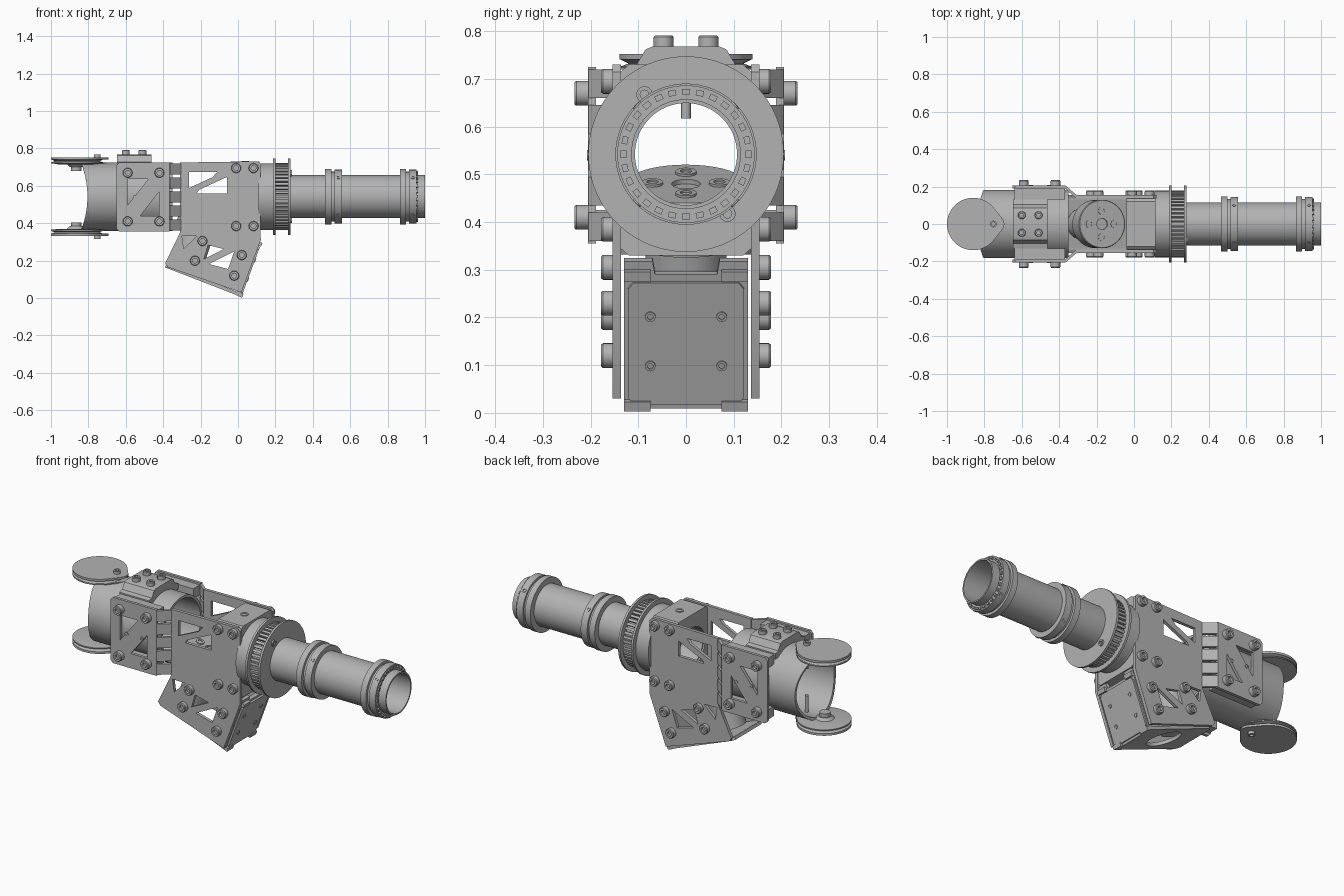
import bpy, bmesh, math
from mathutils import Vector, Matrix

if "Cube" in bpy.data.objects:
    bpy.data.objects.remove(bpy.data.objects["Cube"])

metal = bpy.data.materials.new("grey metal")
metal.use_nodes = True
metal.diffuse_color = (0.45, 0.45, 0.45, 1)
metal.node_tree.nodes["Principled BSDF"].inputs["Base Color"].default_value = metal.diffuse_color

AXIS = 0.5425          # height of the main axis
X, Y, Z = Vector((1, 0, 0)), Vector((0, 1, 0)), Vector((0, 0, 1))
parts = []


def register(name, mesh):
    ob = bpy.data.objects.new(name, mesh)
    bpy.context.collection.objects.link(ob)
    mesh.materials.clear()
    mesh.materials.append(metal)
    parts.append(ob)
    return ob


def finish(name, bm):
    bmesh.ops.recalc_face_normals(bm, faces=bm.faces)
    mesh = bpy.data.meshes.new(name)
    bm.to_mesh(mesh)
    bm.free()
    return register(name, mesh)


def lathe(name, places, profile, seg=64, ring=False):
    """Spin (distance, radius) pairs about each (base, axis) in places."""
    bm = bmesh.new()
    for base, axis in places:
        axis = Vector(axis).normalized()
        u = axis.orthogonal().normalized()
        w = axis.cross(u)
        loops = []
        for d, r in profile:
            angles = [math.tau * i / seg for i in range(seg)]
            loops.append([bm.verts.new(Vector(base) + axis * d + (u * math.cos(a) + w * math.sin(a)) * r)
                          for a in angles])
        pairs = list(zip(loops, loops[1:]))
        if ring:
            pairs.append((loops[-1], loops[0]))
        else:
            bm.faces.new(loops[0])
            bm.faces.new(loops[-1])
        for a, b in pairs:
            for i in range(seg):
                j = (i + 1) % seg
                bm.faces.new((a[i], a[j], b[j], b[i]))
    return finish(name, bm)


def boxes(name, items):
    """Each item is (centre, size, rotation matrix or None)."""
    bm = bmesh.new()
    for centre, size, rot in items:
        m = Matrix.Translation(centre) @ (rot or Matrix()) @ Matrix.Diagonal((*size, 1))
        bmesh.ops.create_cube(bm, size=1, matrix=m)
    return finish(name, bm)


def circle(cx, cy, r, n=48):
    return [(cx + r * math.cos(math.tau * i / n), cy + r * math.sin(math.tau * i / n)) for i in range(n)]


def plate(name, outline, thick, origin, u, v, holes=()):
    """Flat plate with cut-outs, centred on origin through its thickness."""
    curve = bpy.data.curves.new(name, 'CURVE')
    curve.dimensions, curve.fill_mode, curve.extrude = '2D', 'BOTH', thick / 2
    for pts in (outline, *holes):
        sp = curve.splines.new('POLY')
        sp.points.add(len(pts) - 1)
        for p, (a, b) in zip(sp.points, pts):
            p.co = (a, b, 0, 1)
        sp.use_cyclic_u = True
    tmp = bpy.data.objects.new(name, curve)
    bpy.context.collection.objects.link(tmp)
    bpy.context.view_layer.update()
    mesh = bpy.data.meshes.new_from_object(tmp.evaluated_get(bpy.context.evaluated_depsgraph_get()))
    bpy.data.objects.remove(tmp)
    u, v = Vector(u), Vector(v)
    mesh.transform(Matrix.Translation(origin) @ Matrix((u, v, u.cross(v))).transposed().to_4x4())
    return register(name, mesh)


BOLT = [(-0.004, 0.026), (0.022, 0.026), (0.026, 0.023), (0.026, 0.013), (0.012, 0.013)]
SMALL = [(-0.004, 0.011), (0.004, 0.011), (0.004, 0.006), (0.001, 0.006)]
core = (0, 0, AXIS)

# Output tube with two double collars
lathe("output_tube", [(core, X)], [(-0.03, 0.107), (-0.03, 0.115), (1, 0.115), (1, 0.107)], ring=True)
COLLAR = [(0, 0.112), (0, 0.148), (0.034, 0.148), (0.034, 0.133), (0.05, 0.133),
          (0.05, 0.144), (0.09, 0.144), (0.09, 0.112)]
lathe("tube_collars", [((x, 0, AXIS), X) for x in (0.465, 0.865)], COLLAR, ring=True)
spokes = [Matrix.Rotation(math.tau * i / 8, 4, 'X') @ Z for i in (1, 3, 5, 7)]
lathe("collar_screws", [(Vector((x, 0, AXIS)) + d * 0.143, d) for x in (0.535, 0.935) for d in spokes], SMALL, 16)
boxes("collar_studs", [(Vector((0.957, 0, AXIS)) + r @ Vector((0, 0, 0.131)), (0.012, 0.016, 0.012), r)
                       for r in (Matrix.Rotation(math.tau * i / 28, 4, 'X') for i in range(28))])

# Toothed drive pulley
lathe("pulley_body", [(core, X)], [
    (0.11, 0.11), (0.11, 0.178), (0.188, 0.178), (0.188, 0.205), (0.2, 0.205), (0.2, 0.165),
    (0.268, 0.165), (0.268, 0.205), (0.28, 0.205), (0.28, 0.11)], seg=96, ring=True)
boxes("pulley_teeth", [(Vector((0.234, 0, AXIS)) + r @ Vector((0, 0, 0.171)), (0.07, 0.014, 0.016), r)
                       for r in (Matrix.Rotation(math.tau * i / 48, 4, 'X') for i in range(48))])
lathe("pulley_screws", [((0.28, s * 0.087, AXIS + s * -0.125), X) for s in (1, -1)],
      [(-0.004, 0.017), (0.008, 0.017), (0.008, 0.009), (0.002, 0.009)], 24)

# Bearing block around the output tube
plate("bearing_block", [(-0.137, 0.345), (-0.12, 0.33), (0.12, 0.33), (0.137, 0.345),
                        (0.137, 0.715), (0.12, 0.73), (-0.12, 0.73), (-0.137, 0.715)],
      0.155, (0.038, 0, 0), Y, Z, [circle(0, AXIS, 0.113)])
lathe("block_top_screw", [((0.04, 0, 0.73), Z)], [(-0.004, 0.02), (0.004, 0.02), (0.004, 0.012), (0.001, 0.012)], 24)

# Rear sleeve with a saddle-shaped mouth
sleeve = lathe("rear_sleeve", [(core, X)], [(-0.84, 0.168), (-0.84, 0.183), (-0.35, 0.183), (-0.35, 0.168)],
               seg=96, ring=True)
for vert in sleeve.data.vertices:
    if vert.co.x < -0.8:
        vert.co.x += 0.035 * (1 - ((vert.co.z - AXIS) / 0.183) ** 2)

# Side plates, mirrored left and right
main_outline = [(-0.31, 0.725), (0.105, 0.73), (0.12, 0.715), (0.12, 0.305), (0.018, 0.03),
                (-0.375, 0.165), (-0.39, 0.185), (-0.31, 0.35)]
main_holes = [
    [(-0.262, 0.674), (-0.112, 0.674), (-0.135, 0.647), (-0.262, 0.588)],
    [(-0.06, 0.647), (-0.06, 0.56), (-0.22, 0.56), (-0.21, 0.578)],
    [(-0.3, 0.335), (-0.22, 0.332), (-0.29, 0.265)],
    [(-0.16, 0.283), (-0.075, 0.262), (-0.182, 0.209)],
    [(-0.02, 0.25), (-0.053, 0.155), (-0.155, 0.182)]]
rear_outline = [(-0.65, 0.37), (-0.635, 0.355), (-0.365, 0.355), (-0.365, 0.725), (-0.635, 0.725), (-0.65, 0.71)]
rear_holes = [[(-0.59, 0.636), (-0.48, 0.636), (-0.59, 0.497)],
              [(-0.423, 0.567), (-0.423, 0.438), (-0.524, 0.438)]]
main_bolts = [(-0.01, 0.695), (0.083, 0.695), (-0.01, 0.385), (0.083, 0.385),
              (-0.19, 0.305), (-0.23, 0.2), (0.02, 0.23), (-0.02, 0.12)]
rear_bolts = [(x, z) for x in (-0.59, -0.42) for z in (0.67, 0.41)]
for side, s in (("left", 1), ("right", -1)):
    plate(side + "_main_plate", main_outline, 0.018, (0, s * 0.145, 0), X, Z, main_holes)
    plate(side + "_rear_plate", rear_outline, 0.016, (0, s * 0.197, 0), X, Z, rear_holes)
    lathe(side + "_main_bolts", [((x, s * 0.152, z), Y * s) for x, z in main_bolts], BOLT, 24)
    lathe(side + "_rear_bolts", [((x, s * 0.208, z), Y * s) for x, z in rear_bolts], BOLT, 24)
    lathe(side + "_rear_pins", [((x, s * 0.204, 0.54), Y * s) for x in (-0.55, -0.455)], SMALL, 16)
    # Slotted bend joining the two plates
    bend = Matrix.Rotation(-s * math.atan2(0.052, 0.062), 4, 'Z')
    boxes(side + "_bend_strips", [((-0.337, s * 0.171, 0.39 + 0.075 * i), (0.085, 0.015, 0.06), bend)
                                  for i in range(5)])
    # Corner rails between sleeve and rear plate
    boxes(side + "_corner_rails", [((-0.505, s * 0.161, AXIS + t * 0.145), (0.27, 0.06, 0.055), None)
                                   for t in (1, -1)])

# Clamp block on top of the sleeve
half = [(0.13, 0.69), (0.13, 0.722), (0.105, 0.728), (0.092, 0.75), (0.085, 0.762), (0.07, 0.768)]
plate("top_clamp", half + [(-y, z) for y, z in reversed(half)], 0.185, (-0.555, 0, 0), Y, Z)
lathe("top_clamp_bolts", [((x, y, 0.766), Z) for x in (-0.6, -0.51) for y in (-0.047, 0.047)],
      [(-0.004, 0.021), (0.022, 0.021), (0.025, 0.018), (0.025, 0.01), (0.012, 0.01)], 24)

# Cable idlers above and below the sleeve mouth
tear = [(-0.86 + 0.14 * math.cos(a), 0.14 * math.sin(a))
        for a in (math.radians(40 + 280 * i / 48) for i in range(49))]
tear += [(-0.7, -0.025), (-0.692, 0), (-0.7, 0.025)]
for side, s in (("upper", 1), ("lower", -1)):
    def at(x, h):
        return [((x, 0, AXIS + s * h), Z * s)]
    plate(side + "_idler_cover", tear, 0.012, (0, 0, AXIS + s * 0.204), X, Y)
    plate(side + "_idler_base", tear, 0.006, (0, 0, AXIS + s * 0.18), X, Y)
    lathe(side + "_idler_wheel", at(-0.86, 0.172),
          [(0, 0.1), (0.006, 0.137), (0.012, 0.137), (0.018, 0.12), (0.026, 0.137), (0.03, 0.139)])
    lathe(side + "_idler_hub", at(-0.865, 0.138), [(0, 0.028), (0.02, 0.028), (0.02, 0.035), (0.036, 0.05)], 32)
    lathe(side + "_idler_bolt", at(-0.752, 0.207), [(0, 0.018), (0.019, 0.018), (0.019, 0.01), (0.008, 0.01)], 24)
    lathe(side + "_idler_pin", at(-0.752, 0.075), [(0, 0.01), (0.13, 0.01)], 16)

# Tilted gear motor between the main plates
tilt = Vector((0.32, 0, 0.947)).normalized()
slope = Vector((tilt.z, 0, -tilt.x))
face = Vector((-0.17, 0, 0.48))
lathe("gear_motor", [(face, tilt)], [(-0.33, 0.075), (-0.33, 0.085), (-0.12, 0.085), (-0.12, 0.128),
                                     (-0.004, 0.13), (0, 0.126), (0, 0.03), (-0.01, 0.03)])
lathe("motor_face_screws", [(face + d * 0.07, tilt) for d in (Y, -Y, slope, -slope)],
      [(-0.004, 0.022), (0.005, 0.022), (0.005, 0.012), (0.001, 0.012)], 24)

# Tilted bottom panel with a round opening
corner = Vector((0.01, 0, 0.008))
run = Vector((0.4, 0, -0.155)).normalized()
lift = Vector((-run.z, 0, run.x))
mid = corner - run * 0.215 + lift * 0.01
plate("bottom_panel", [(-0.215, -0.115), (-0.2, -0.13), (0.212, -0.13), (0.212, 0.13), (-0.2, 0.13), (-0.215, 0.115)],
      0.018, mid, run, Y, [circle(0.0, 0, 0.09)])

# Tilted end panel with screws and corner tabs
rise = Vector((0.11, 0, 0.295)).normalized()
out = Vector((rise.z, 0, -rise.x))
plate("end_panel", [(-0.13, 0), (0.13, 0), (0.13, 0.33), (0.07, 0.33), (0.065, 0.3),
                    (-0.065, 0.3), (-0.07, 0.33), (-0.13, 0.33)], 0.02, corner - out * 0.012, Y, rise)
plate("end_panel_face", [(-0.11, 0.012), (0.11, 0.012), (0.122, 0.03), (0.122, 0.27), (0.11, 0.285),
                         (-0.11, 0.285), (-0.122, 0.27), (-0.122, 0.03)], 0.012, corner + out * 0.002, Y, rise)
lathe("end_panel_screws", [(corner + rise * h + out * 0.008 + Y * y, out) for h in (0.1, 0.21) for y in (-0.075, 0.075)],
      SMALL, 16)
turn = Matrix((out, Y, rise)).transposed().to_4x4()
boxes("end_panel_tabs", [(corner + rise * h + out * 0.002 + Y * y, (0.022, 0.055, 0.022), turn)
                         for h in (0.01, 0.3) for y in (-0.102, 0.102)])

# Smooth round surfaces, keep edges crisp
bpy.ops.object.select_all(action='DESELECT')
for ob in parts:
    ob.select_set(True)
bpy.context.view_layer.objects.active = parts[0]
bpy.ops.object.shade_smooth_by_angle(angle=math.radians(30))
